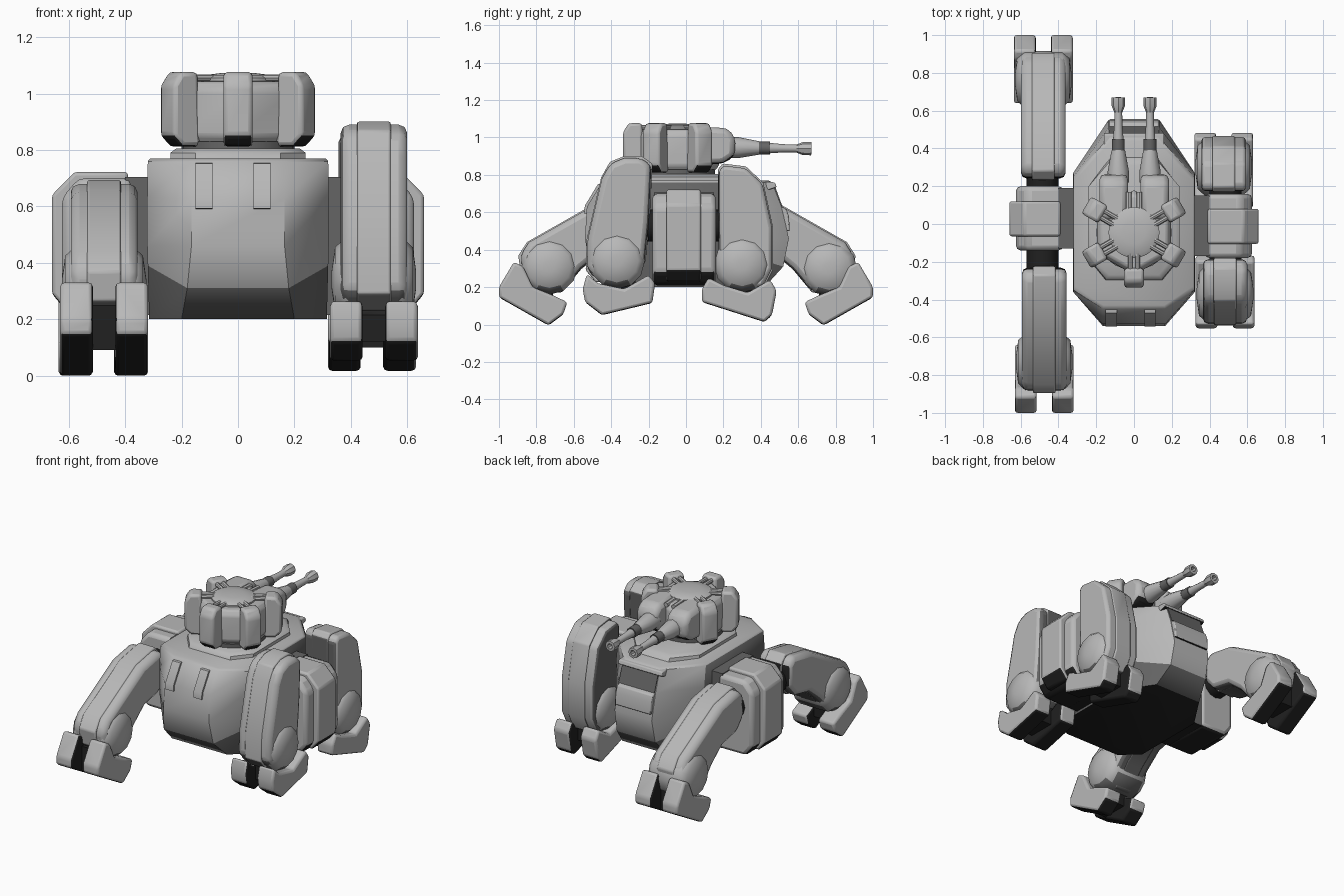
import bpy, bmesh, math
from mathutils import Vector, Matrix

if "Cube" in bpy.data.objects:
    bpy.data.objects.remove(bpy.data.objects["Cube"])


def material(name, value):
    m = bpy.data.materials.new(name)
    m.diffuse_color = (value, value, value, 1)
    m.use_nodes = True
    m.node_tree.nodes["Principled BSDF"].inputs["Base Color"].default_value = m.diffuse_color
    return m


MATS = [material("armour grey", 0.48), material("dark grey", 0.13), material("underside black", 0.015)]
GREY, DARK, BLACK = 0, 1, 2


def under(c, n):
    """Default paint: black undersides."""
    return BLACK if n.z < -.6 else GREY


def flat(index):
    return lambda c, n: index


def finish(name, bm, paint=under, bevel=0.0, angle=35):
    bmesh.ops.recalc_face_normals(bm, faces=bm.faces)
    bm.normal_update()
    for f in bm.faces:
        f.material_index = paint(f.calc_center_median(), f.normal)
    me = bpy.data.meshes.new(name)
    bm.to_mesh(me)
    bm.free()
    for m in MATS:
        me.materials.append(m)
    ob = bpy.data.objects.new(name, me)
    bpy.context.collection.objects.link(ob)
    if bevel:
        mod = ob.modifiers.new("bevel", 'BEVEL')
        mod.width = bevel
        mod.segments = 2
        mod.limit_method = 'ANGLE'
        mod.angle_limit = math.radians(30)
    bpy.ops.object.select_all(action='DESELECT')
    ob.select_set(True)
    bpy.context.view_layer.objects.active = ob
    bpy.ops.object.shade_smooth_by_angle(angle=math.radians(angle))
    return ob


def loft(name, rings, **kw):
    """Skin a stack of equal-length point rings and cap both ends."""
    bm = bmesh.new()
    vs = [[bm.verts.new(p) for p in ring] for ring in rings]
    n = len(vs[0])
    for a, b in zip(vs, vs[1:]):
        for i in range(n):
            j = (i + 1) % n
            bm.faces.new((a[i], a[j], b[j], b[i]))
    bm.faces.new(vs[0])
    bm.faces.new(vs[-1])
    return finish(name, bm, **kw)


def prism(name, pts, a, b, axis='X', **kw):
    """Extrude a side profile (y, z) along X, or a front profile (x, z) along Y."""
    if axis == 'X':
        rings = [[(t, u, z) for u, z in pts] for t in (a, b)]
    else:
        rings = [[(u, t, z) for u, z in pts] for t in (a, b)]
    return loft(name, rings, **kw)


def lathe(name, prof, origin, direction, sides=12, **kw):
    """Revolve (radius, distance) pairs around a direction."""
    q = Vector((0, 0, 1)).rotation_difference(Vector(direction))
    rings = []
    for r, t in prof:
        rings.append([Vector(origin) + q @ Vector((r * math.cos(k * math.tau / sides),
                                                   r * math.sin(k * math.tau / sides), t))
                      for k in range(sides)])
    return loft(name, rings, **kw)


def octagon(z, hx, fx, fy, fc, bx, by, bc, lift=0):
    return [(-fx, -fy, z), (fx, -fy, z), (hx, -fc, z + lift), (hx, bc, z + lift),
            (bx, by, z), (-bx, by, z), (-hx, bc, z + lift), (-hx, -fc, z + lift)]


def hull_paint(c, n):
    """Black belly, dark lower chamfer and dark flanks behind the legs."""
    if n.z < -.95:
        return BLACK
    if c.z < .31 or (abs(n.x) > .9 and c.z < .70):
        return DARK
    return GREY


# Hull and stepped deck
loft("hull", [
    octagon(0.20, 0.315, 0.20, 0.40, 0.30, 0.17, 0.42, 0.20),
    octagon(0.31, 0.32, 0.18, 0.515, 0.35, 0.14, 0.52, 0.25, 0.08),
    octagon(0.46, 0.322, 0.165, 0.54, 0.36, 0.135, 0.55, 0.27),
    octagon(0.63, 0.322, 0.165, 0.53, 0.36, 0.135, 0.51, 0.27),
    octagon(0.76, 0.32, 0.165, 0.45, 0.35, 0.13, 0.46, 0.25),
    octagon(0.77, 0.312, 0.16, 0.43, 0.33, 0.12, 0.44, 0.23)], paint=hull_paint, angle=48)
loft("deck", [octagon(0.76, 0.24, 0.15, 0.30, 0.19, 0.12, 0.36, 0.20),
              octagon(0.79, 0.24, 0.15, 0.29, 0.18, 0.12, 0.34, 0.20),
              octagon(0.805, 0.22, 0.13, 0.27, 0.16, 0.11, 0.31, 0.18)])
for x in (-0.12, 0.085):
    prism("front_vent", [(-.51, .59), (-.543, .592), (-.541, .635), (-.47, .752), (-.44, .755)],
          x - .03, x + .03)
# Rear lip over a dark slot and a shelf
prism("rear_lip", [(.40, .765), (.475, .76), (.485, .735), (.43, .715)], -.16, .16, bevel=.006)
prism("rear_slot", [(.46, .735), (.478, .735), (.516, .63), (.49, .63)], -.13, .13, paint=flat(DARK))
prism("rear_shelf", [(.46, .645), (.535, .62), (.55, .58), (.555, .50), (.48, .50)], -.13, .13, bevel=.006)

# Turret body with radial pods
C = Vector((0, -0.045, 0))
lathe("turret_neck", [(.20, .79), (.20, .83)], C, (0, 0, 1), 24, paint=flat(DARK))
body = lathe("turret_body", [(.20, .82), (.225, .85), (.225, 1.01), (.20, 1.042), (.15, 1.045)],
             (0, 0, 0), (0, 0, 1), 6, bevel=.01)
body.rotation_euler.z = math.radians(30)
body.location = C
lathe("turret_cap", [(.135, 1.03), (.135, 1.055), (.115, 1.066), (.06, 1.073), (.01, 1.075)],
      C, (0, 0, 1), 24)
for deg in (-150, -90, -30, 30, 150):
    place = Matrix.Translation(C) @ Matrix.Rotation(math.radians(deg), 4, 'Z')
    pod = prism("turret_pod", [(.18, .812), (.255, .812), (.292, .85), (.292, 1.03),
                               (.26, 1.077), (.19, 1.077)], -.052, .052, 'Y', bevel=.016)
    pod.matrix_world = place
    for s in (-.02, .02):
        rod = lathe("turret_rod", [(.013, .11), (.013, .22)], (0, s, 1.055), (1, 0, 0), 8, paint=flat(GREY))
        rod.matrix_world = place

# Twin guns
for x in (-.083, .085):
    side = 1 if x > 0 else -1
    m = x + side * .025
    prism("gun_mount", [(.02, .85), (.20, .86), (.26, .90), (.265, 1.0), (.22, 1.05), (.02, 1.06)],
          m - .075, m + .075, bevel=.03)
    aim = (0, 1, -.015)
    base = (x, 0, .95)
    solid = flat(GREY)
    lathe("gun_cone", [(.056, .22), (.056, .28), (.036, .39)], base, aim, paint=solid)
    lathe("gun_sleeve", [(.034, .385), (.034, .45)], base, aim, paint=flat(DARK))
    lathe("gun_barrel", [(.028, .445), (.022, .52), (.020, .61)], base, aim, paint=solid)
    lathe("gun_muzzle", [(.021, .59), (.035, .625), (.035, .67), (.018, .671), (.016, .64)],
          base, aim, 8, paint=solid)
    lathe("gun_pipe", [(.016, .06), (.016, .17)], (side * .028, 0, 1.045), (0, 1, -.05), 8, paint=solid)

# Hip blocks with a raised centre band, dark necks at the hull, and the leg joints
for side, cy in ((-1, .03), (1, -.01)):
    neck = [(.30, .215), (.40, .215), (.40, .705), (.30, .705)]
    prism("hip_neck", [(side * u, z) for u, z in neck], cy - .16, cy + .16, 'Y',
          paint=lambda c, n: BLACK if n.z < -.6 else DARK)
    prof = [(.375, .21), (.57, .21), (.625, .28), (.625, .63), (.565, .70), (.375, .70)]
    prism("hip_block", [(side * u, z) for u, z in prof], cy - .17, cy + .17, 'Y', bevel=.025)
    band = [(.39, .23), (.61, .23), (.66, .29), (.66, .64), (.58, .722), (.39, .722)]
    prism("hip_band", [(side * u, z) for u, z in band], cy - .095, cy + .09, 'Y', bevel=.012)
    lathe("leg_joint", [(.085, -.30), (.085, .30)], (side * .485, cy, .53), (0, 1, 0), 12,
          paint=flat(BLACK))


def leg(name, cx, s, thigh, foot, knee, ankle, tucked):
    """s gives the y direction; profiles are (distance outward, z)."""
    def thigh_paint(c, n):
        if n.z < -.6:
            return DARK
        if tucked and (n.x < -.9 or n.y * s < -.8):
            return DARK
        return BLACK if n.y * s < -.9 else GREY

    t = [(s * u, z) for u, z in thigh]
    f = [(s * u, z) for u, z in foot]
    prism(name + "_thigh", t, cx - .118, cx + .118, bevel=.03, paint=thigh_paint)
    # Raised band following the thigh outline
    mu = sum(p[0] for p in t) / len(t)
    mz = sum(p[1] for p in t) / len(t)
    big = [(mu + (u - mu) * 1.035, mz + (z - mz) * 1.035) for u, z in t]
    prism(name + "_band", big, cx - .06, cx + .06, bevel=.008, paint=thigh_paint)
    # Knee drum with domed ends
    lathe(name + "_knee", [(.03, -.15), (.115, -.138), (.15, -.10), (.15, .10), (.115, .138), (.03, .15)],
          (cx, s * knee[0], knee[1]), (1, 0, 0), 12, angle=50,
          paint=lambda c, n: DARK if n.z < -.6 else GREY)
    # Ankle link and the two foot pads, dark on soles and facing sides
    au, az = s * ankle[0], ankle[1]
    prism(name + "_ankle", [(au - .09, az), (au + .09, az), (au + .09, az + .16), (au - .09, az + .16)],
          cx - .07, cx + .07, paint=flat(BLACK))
    for k in (-1, 1):
        prism(name + "_foot", f, cx + k * .04, cx + k * .156, bevel=.015,
              paint=lambda c, n, k=k: BLACK if n.z < -.4 or n.x * k < -.9 else GREY)


# Left legs reach far out, right legs are folded in
long_thigh = [(.23, .50), (.235, .64), (.28, .685), (.47, .65), (.84, .44), (.885, .37), (.87, .27),
              (.78, .18), (.66, .18), (.56, .30), (.45, .39), (.30, .42)]
long_foot = [(.92, .335), (1.0, .20), (1.0, .145), (.735, -.005), (.655, .055), (.635, .12), (.72, .16),
             (.82, .20), (.87, .31)]
leg("left_front_leg", -.475, -1, long_thigh, long_foot, (.73, .31), (.80, .09), False)
leg("left_rear_leg", -.48, 1, [(u + .01, z) for u, z in long_thigh], long_foot, (.765, .30), (.80, .09), False)
leg("right_front_leg", .482, -1,
    [(.185, .85), (.24, .89), (.33, .89), (.405, .86), (.45, .78), (.525, .46), (.53, .30),
     (.48, .24), (.28, .24), (.22, .35), (.20, .55)],
    [(.53, .27), (.552, .19), (.54, .12), (.45, .05), (.18, .115), (.165, .22), (.20, .265),
     (.33, .19), (.47, .22)], (.37, .34), (.36, .12), True)
leg("right_rear_leg", .475, 1,
    [(.175, .82), (.20, .85), (.32, .835), (.41, .75), (.46, .52), (.46, .30), (.41, .20),
     (.23, .20), (.18, .35), (.175, .60)],
    [(.12, .25), (.085, .19), (.085, .12), (.42, .013), (.46, .05), (.485, .18), (.45, .24),
     (.33, .17), (.20, .21)], (.30, .32), (.30, .10), True)
